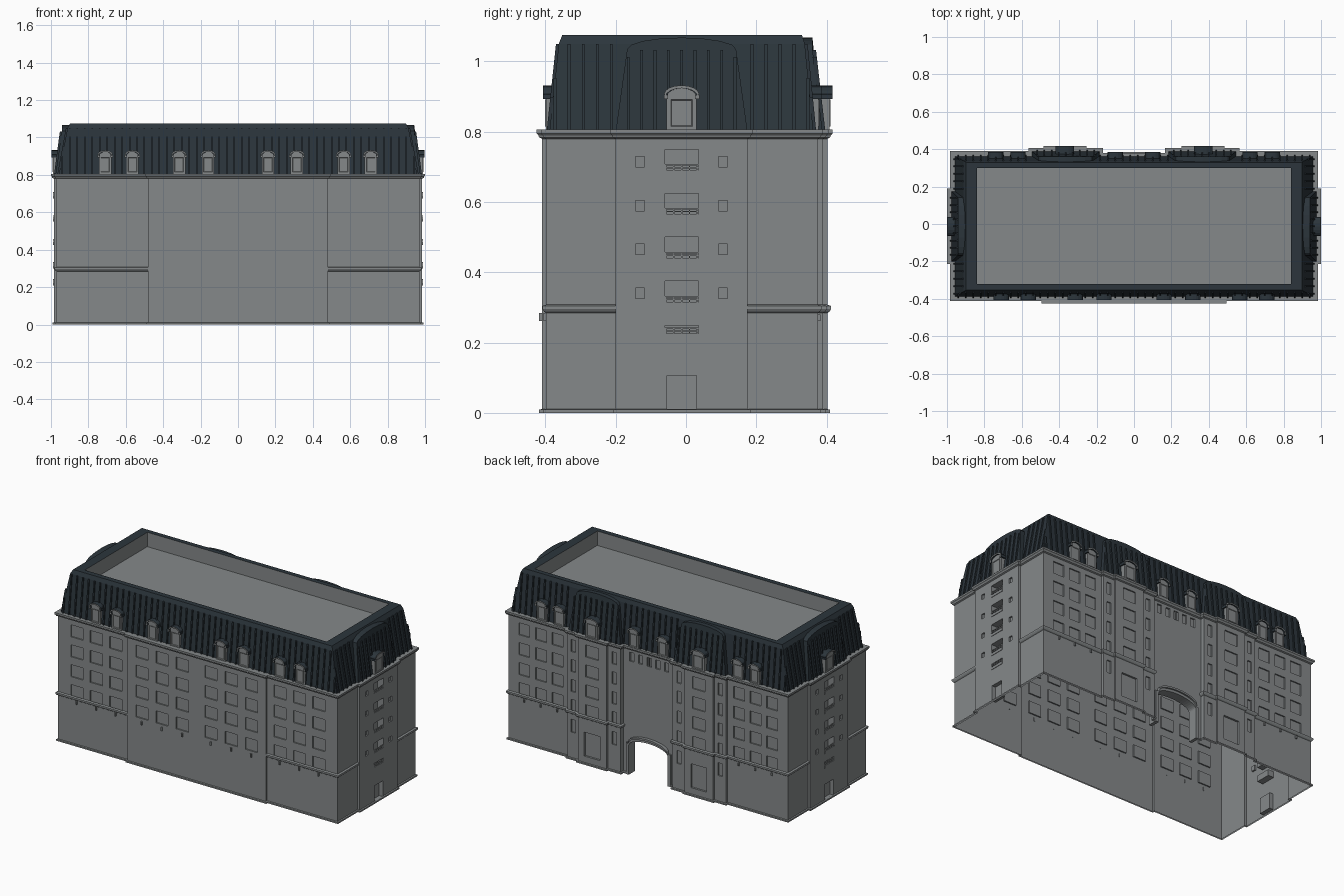
import bpy, bmesh, math
from mathutils import Vector

if "Cube" in bpy.data.objects:
    bpy.data.objects.remove(bpy.data.objects["Cube"])


def material(name, col):
    m = bpy.data.materials.new(name)
    m.diffuse_color = (*col, 1)
    m.use_nodes = True
    m.node_tree.nodes["Principled BSDF"].inputs["Base Color"].default_value = m.diffuse_color
    return m


GREY = material("grey stone", (0.235, 0.25, 0.255))
DARK = material("dark slate metal", (0.025, 0.036, 0.045))
YC = -0.0125                                   # middle of the plan in y
ROWS = [(0.30 + 0.125 * i, 0.375 + 0.125 * i) for i in range(4)]


def finish(bm, name, mats, mirror=True, recalc=True):
    if recalc:
        bmesh.ops.recalc_face_normals(bm, faces=bm.faces)
    me = bpy.data.meshes.new(name)
    bm.to_mesh(me)
    bm.free()
    ob = bpy.data.objects.new(name, me)
    bpy.context.collection.objects.link(ob)
    for m in mats:
        me.materials.append(m)
    if mirror:
        ob.modifiers.new("mirror", 'MIRROR').use_axis[0] = True
    return ob


# local frames: u along the facade, o outward, z up
FR = {"front": lambda u, o, z: (u, -o, z),
      "back": lambda u, o, z: (u, o, z),
      "end": lambda u, o, z: (o, u, z)}


def prism(bm, fr, pts, depth, mat=0):
    """Solid from a front outline of (u, o, z) points, extended inward."""
    f = FR[fr]
    a = [bm.verts.new(f(*p)) for p in pts]
    b = [bm.verts.new(f(u, o - depth, z)) for u, o, z in pts]
    n = len(a)
    faces = [bm.faces.new(a), bm.faces.new(b[::-1])]
    faces += [bm.faces.new((a[i], b[i], b[(i + 1) % n], a[(i + 1) % n])) for i in range(n)]
    for x in faces:
        x.material_index = mat
    return faces[0]


def box(bm, fr, u, w, o, depth, z0, z1, mat=0):
    return prism(bm, fr, [(u - w / 2, o, z0), (u + w / 2, o, z0),
                          (u + w / 2, o, z1), (u - w / 2, o, z1)], depth, mat)


# ---------- walls: half plan, each edge a panel with recessed openings ----------
def grid(cols, w, depth=0.008, rows=ROWS):
    return [(c, w, z0, z1, depth) for c in cols for z0, z1 in rows]


end_holes = grid([YC], 0.095, 0.04, [(a + 0.0, b + 0.0) for a, b in ROWS] + [(0.21, 0.248)])
end_holes += grid([YC - 0.118, YC + 0.118], 0.026, 0.01, [(a + 0.025, b - 0.02) for a, b in ROWS])
end_holes += [(YC, 0.084, 0.008, 0.107, 0.025)]
pier = ROWS + [(0.17, 0.25)]
GATE = (0.0675, 0.135, 0.0, 0.236, 0.05)
PLAN = [((0, -0.41), grid([0.1, 0.24, 0.38], 0.085)), ((0.48, -0.41), []),
        ((0.48, -0.398), grid([0.57, 0.705, 0.84], 0.085)),
        ((0.97, -0.398), []), ((0.97, -0.2), []),
        ((0.985, -0.2), end_holes), ((0.985, 0.175), []), ((0.97, 0.175), []),
        ((0.97, 0.375), grid([0.63, 0.745, 0.86], 0.075)), ((0.55, 0.375), []),
        ((0.55, 0.39), grid([0.51], 0.03, 0.008, pier)), ((0.47, 0.39), []),
        ((0.47, 0.402), grid([0.37], 0.09) + [(0.37, 0.11, 0.05, 0.2, 0.012)]),
        ((0.27, 0.402), []),
        ((0.27, 0.39), grid([0.225], 0.03, 0.008, pier)), ((0.18, 0.39), []),
        ((0.18, 0.365), grid([0.06, 0.12], 0.03, 0.01, [(0.71, 0.765)])
         + [(0.0075, 0.015, 0.71, 0.765, 0.01), GATE]),
        ((0, 0.365), [])]
POINTS = [Vector(p) for p, _ in PLAN]

bm = bmesh.new()
for (a, holes), b in zip(PLAN, POINTS[1:]):
    a = Vector(a)
    d = (b - a).normalized()
    n = Vector((d.y, -d.x))
    axis = 0 if abs(d.x) > 0.5 else 1

    def quad(pts):
        vs = []
        for u, o, z in pts:
            q = a + d * u + n * o
            vs.append(bm.verts.new((q.x, q.y, z)))
        bm.faces.new(vs)

    hs = [(abs(c - a[axis]) - w / 2, abs(c - a[axis]) + w / 2, z0, z1, dp) for c, w, z0, z1, dp in holes]
    us = sorted({round(v, 5) for v in [0, (b - a).length] + [k for h in hs for k in h[:2]]})
    zs = sorted({round(v, 5) for v in [0, 0.79] + [k for h in hs for k in h[2:4]]})
    for u0, u1 in zip(us, us[1:]):
        for z0, z1 in zip(zs, zs[1:]):
            um, zm = (u0 + u1) / 2, (z0 + z1) / 2
            if not any(h[0] < um < h[1] and h[2] < zm < h[3] for h in hs):
                quad([(u0, 0, z0), (u1, 0, z0), (u1, 0, z1), (u0, 0, z1)])
    for u0, u1, z0, z1, dp in hs:
        c = [(u0, z0), (u1, z0), (u1, z1), (u0, z1)]
        gate = dp == GATE[4]
        if not gate:
            quad([(u, -dp, z) for u, z in c])
        for i in range(4):
            (p, q), (r, s) = c[i], c[(i + 1) % 4]
            if not (gate and i in (0, 1)) and not (gate and i == 1):
                quad([(p, 0, q), (r, 0, s), (r, -dp, s), (p, -dp, q)])
bmesh.ops.remove_doubles(bm, verts=bm.verts, dist=1e-5)
finish(bm, "walls", [GREY], recalc=False)


# ---------- mouldings swept along the plan ----------
def sweep(name, pts, profile):
    bm = bmesh.new()
    rows = []
    for i, p in enumerate(pts):
        off = Vector((0, 0))
        norms = []
        for j in (i - 1, i):
            if 0 <= j < len(pts) - 1:
                d = (pts[j + 1] - pts[j]).normalized()
                norms.append(Vector((d.y, -d.x)))
        off = sum(norms, Vector((0, 0)))       # right-angle mitre
        rows.append([bm.verts.new((p.x + off.x * o, p.y + off.y * o, z)) for o, z in profile])
    for r, s in zip(rows, rows[1:]):
        for k in range(len(profile) - 1):
            bm.faces.new((r[k], s[k], s[k + 1], r[k + 1]))
    finish(bm, name, [GREY], recalc=False)


sweep("cornice", POINTS, [(0, 0.78), (0.008, 0.784), (0.01, 0.79), (0.015, 0.795), (0.015, 0.806), (-0.045, 0.806)])
band = [(0, 0.284), (0.006, 0.288), (0.011, 0.296), (0.011, 0.304), (0, 0.308)]
sweep("front_band", POINTS[2:5], band)
sweep("back_band", POINTS[7:17], band)
plinth = [(0.008, 0), (0.008, 0.009), (0, 0.011)]
sweep("plinth", POINTS[:17] + [Vector((0.135, 0.365))], plinth)

# ---------- gate arch with hood moulding ----------
bm = bmesh.new()
arc = [(0.135 * math.cos(t), 0.185 + 0.045 * math.sin(t)) for t in [math.pi / 2 * i / 10 for i in range(11)]]
for (x0, z0), (x1, z1) in zip(arc, arc[1:]):
    prism(bm, "back", [(x0, 0.365, z0), (x1, 0.365, z1), (x1, 0.365, 0.237), (x0, 0.365, 0.237)], 0.05)
    for lift, h, o in ((0, 0.016, 0.375), (0.016, 0.012, 0.385)):
        prism(bm, "back", [(x0, o, z0 + lift), (x1, o, z1 + lift),
                           (x1, o, z1 + lift + h), (x0, o, z0 + lift + h)], o - 0.36)
box(bm, "back", 0.145, 0.02, 0.375, 0.06, 0, 0.2)
finish(bm, "gate_arch", [GREY])

# ---------- end balconies and small wall lamps ----------
bm = bmesh.new()
for z0 in [r[0] for r in ROWS] + [0.21]:
    box(bm, "end", YC, 0.095, 0.988, 0.012, z0, z0 + 0.016)
    for k in (0.021, 0.029):
        box(bm, "end", YC, 0.095, 0.988, 0.006, z0 + k, z0 + k + 0.004)
    for k in range(5):
        box(bm, "end", YC - 0.045 + 0.0225 * k, 0.004, 0.987, 0.004, z0, z0 + 0.03)
finish(bm, "balcony_railings", [GREY])
bm = bmesh.new()
for x in (0.1, 0.24, 0.38, 0.57, 0.705, 0.84):
    o = 0.41 if x < 0.48 else 0.398
    box(bm, "front", x, 0.008, o + 0.008, 0.01, 0.262, 0.284)
for x in (0.63, 0.745, 0.86):
    box(bm, "back", x, 0.008, 0.383, 0.01, 0.262, 0.28)
finish(bm, "wall_lamps", [GREY])

# ---------- mansard roof with sunken flat top ----------
RINGS = [(0.957, -0.388, 0.362, 0.805), (0.912, -0.362, 0.338, 1.05), (0.898, -0.352, 0.33, 1.075),
         (0.84, -0.32, 0.30, 1.075), (0.84, -0.32, 0.30, 0.985)]
bm = bmesh.new()
loops = [[bm.verts.new(c) for c in ((-x, a, z), (x, a, z), (x, b, z), (-x, b, z))] for x, a, b, z in RINGS]
for k in range(4):
    for i in range(4):
        j = (i + 1) % 4
        bm.faces.new((loops[k][i], loops[k][j], loops[k + 1][j], loops[k + 1][i])).material_index = int(k == 3)
bm.faces.new(loops[4]).material_index = 1
finish(bm, "mansard_roof", [DARK, GREY], mirror=False, recalc=False)

# ---------- projecting roof pavilions with a low curved head ----------
PAVILIONS = [("end", YC, 0.187, 0.155, 0.975, 0.942), ("back", 0.365, 0.18, 0.145, 0.388, 0.36)]
bm = bmesh.new()
for fr, c, w0, w1, o0, o1 in PAVILIONS:
    head = [(c + w1 * math.cos(t), o1, 1.035 + 0.033 * math.sin(t)) for t in [math.pi * i / 8 for i in range(9)]]
    prism(bm, fr, [(c - w0, o0, 0.805), (c + w0, o0, 0.805)] + head, 0.05)
finish(bm, "roof_pavilions", [DARK])

# ---------- standing seams ----------
bm = bmesh.new()


def seam(fr, u, o0, o1, t, u1=None):
    """Thin rib on a slope from z 0.806 up to the fraction t of its height."""
    o1, z1, w, p = o0 + (o1 - o0) * t, 0.806 + 0.244 * t, 0.004, 0.008
    prism(bm, fr, [(u - w, o0 + p, 0.806), (u + w, o0 + p, 0.806), (u + w, o1 + p, z1), (u - w, o1 + p, z1)], p + 0.004)


for i in range(24):
    u = 0.02 + 0.04 * i
    t = min(1, (0.957 - u) / 0.045)
    seam("front", u, 0.388, 0.362, t)
    if not 0.185 < u < 0.55:
        seam("back", u, 0.362, 0.338, t)
for i in range(19):
    u = YC - 0.36 + 0.04 * i
    if abs(u - YC) > 0.187:
        seam("end", u, 0.957, 0.912, min(1, (0.375 - abs(u - YC)) / 0.025))
for fr, c, w0, w1, o0, o1 in PAVILIONS:
    for i in range(-4, 5):
        seam(fr, c + 0.038 * i, o0, o1, 0.93 if abs(i) < 4 else 0.85)
finish(bm, "roof_seams", [DARK])

# ---------- dormers: arched body, recessed window, metal hood ----------
bm = bmesh.new()
spots = [("front", x, 0.398, 0.066) for x in (0.16, 0.315, 0.565, 0.71)]
spots += [("back", x, 0.377, 0.066) for x in (0.1, 0.62, 0.74)]
spots += [("back", 0.37, 0.408, 0.085), ("end", YC, 0.988, 0.085)]
panes = []
for fr, c, o, w in spots:
    def arch(r, lift):
        return [(c + r * math.cos(t), o, 0.9 + lift + 0.024 * math.sin(t)) for t in [math.pi * i / 8 for i in range(9)]]
    prism(bm, fr, [(c - w / 2, o, 0.805), (c + w / 2, o, 0.805)] + arch(w / 2, 0), 0.08)
    panes.append((box(bm, fr, c, w * 0.72, o + 0.003, 0.01, 0.815, 0.892), fr))
    lo, hi = arch(w / 2 + 0.003, 0), arch(w / 2 + 0.007, 0.008)
    for k in range(8):                         # hood: grey front lip, dark top
        q = [(u, o + 0.009, z) for u, _, z in (lo[k], lo[k + 1], hi[k + 1], hi[k])]
        prism(bm, fr, q, 0.085, 1).material_index = 0
    for s in (-1, 1):                          # hood ends
        box(bm, fr, c + s * (w / 2 + 0.002), 0.012, o + 0.009, 0.08, 0.893, 0.905, 1).material_index = 0
bmesh.ops.recalc_face_normals(bm, faces=bm.faces)
for f, fr in panes:
    bmesh.ops.inset_individual(bm, faces=[f], thickness=0.007)
    bmesh.ops.translate(bm, verts=f.verts, vec=FR[fr](0, -0.006, 0))
finish(bm, "dormers", [GREY, DARK], recalc=False)
